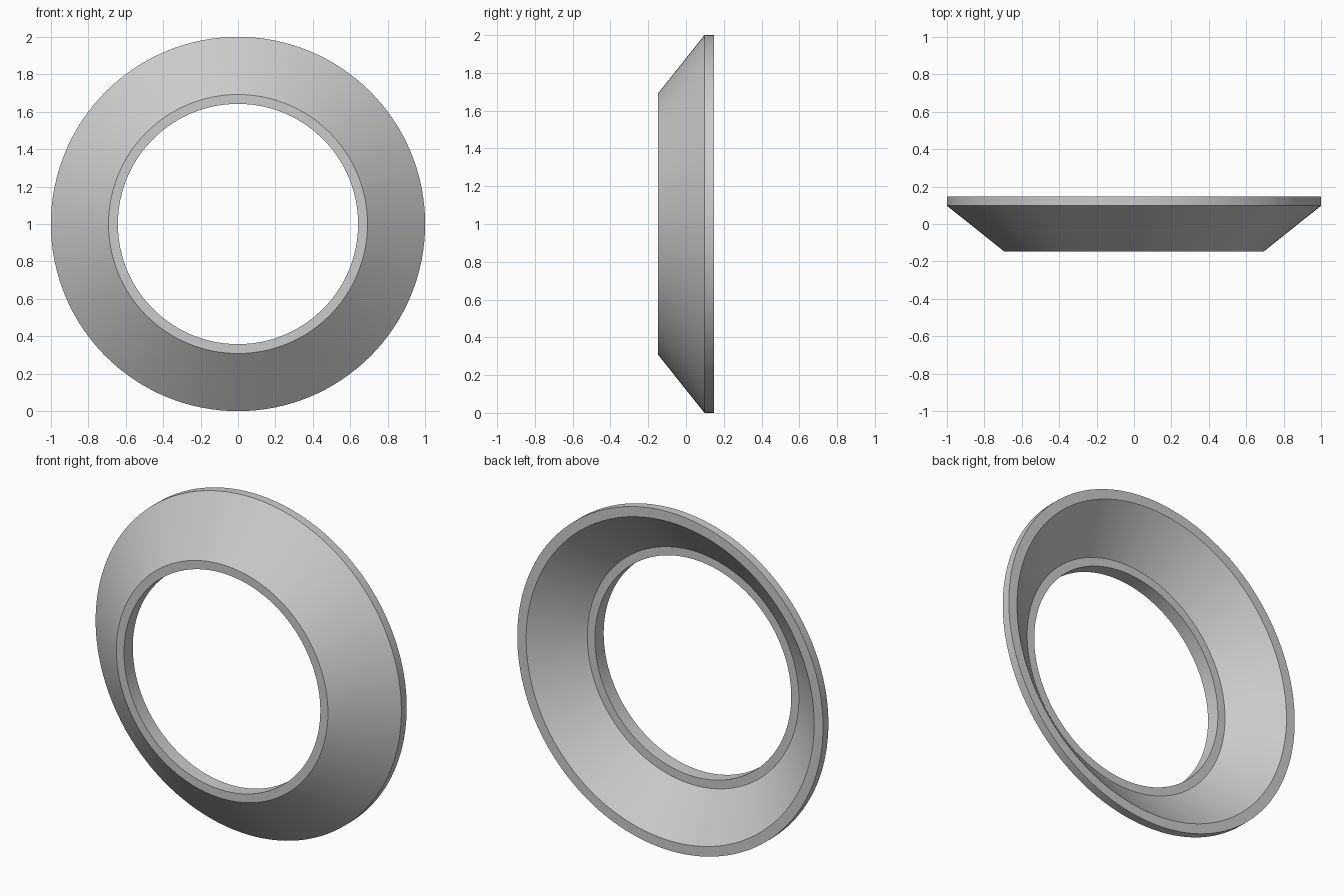
import bpy
import bmesh
import math
from mathutils import Vector

cube = bpy.data.objects.get("Cube")
if cube:
    bpy.data.objects.remove(cube, do_unlink=True)

# Plain grey material
grey = bpy.data.materials.new("light_grey")
grey.use_nodes = True
colour = (0.6, 0.6, 0.6, 1)
grey.diffuse_color = colour
grey.node_tree.nodes["Principled BSDF"].inputs["Base Color"].default_value = colour

# Closed wall section as (radius, y): front lip, flared outside, rear rim, inside, inner ledge
section = [(0.642, -0.148), (0.692, -0.148), (1.0, 0.098), (1.0, 0.148),
           (0.942, 0.148), (0.692, -0.066), (0.642, -0.066)]

# Revolve the section around the front-to-back axis
bm = bmesh.new()
verts = [bm.verts.new((r, y, 1)) for r, y in section]
edges = [bm.edges.new((v, verts[i - 1])) for i, v in enumerate(verts)]
bmesh.ops.spin(bm, geom=verts + edges, cent=Vector((0, 0, 1)), axis=Vector((0, 1, 0)),
               angle=math.tau, steps=128, use_merge=False)
bmesh.ops.remove_doubles(bm, verts=bm.verts, dist=0.0005)
bmesh.ops.recalc_face_normals(bm, faces=bm.faces)
mesh = bpy.data.meshes.new("flared_ring")
bm.to_mesh(mesh)
bm.free()
mesh.materials.append(grey)

ring = bpy.data.objects.new("flared_ring", mesh)
bpy.context.collection.objects.link(ring)
bpy.ops.object.select_all(action="DESELECT")
ring.select_set(True)
bpy.context.view_layer.objects.active = ring
bpy.ops.object.shade_smooth_by_angle(angle=math.radians(30))
